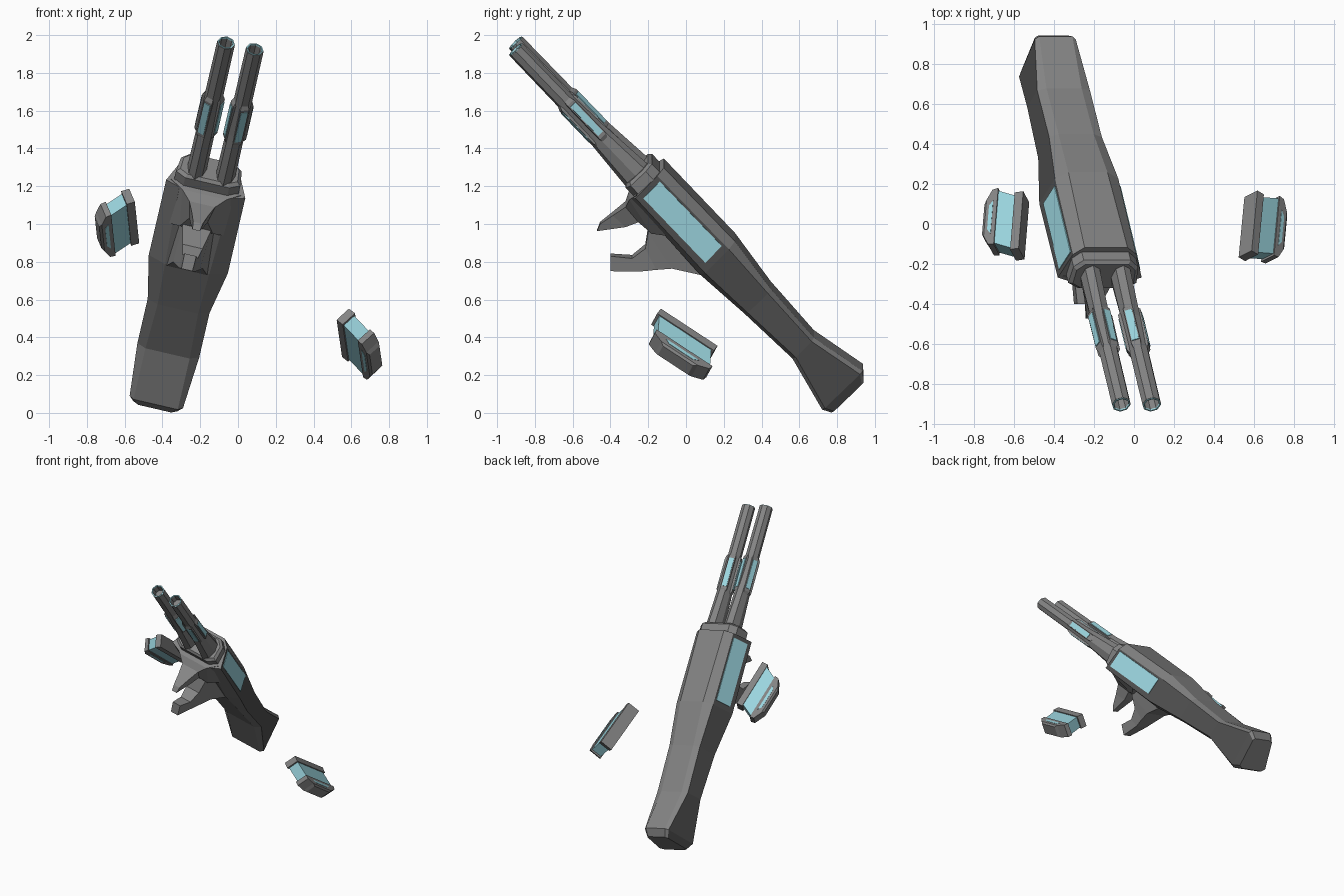
import bpy, bmesh, math
from mathutils import Matrix, Vector

if "Cube" in bpy.data.objects:
    bpy.data.objects.remove(bpy.data.objects["Cube"])


def material(name, rgb):
    m = bpy.data.materials.new(name)
    m.diffuse_color = (*rgb, 1)
    m.use_nodes = True
    m.node_tree.nodes["Principled BSDF"].inputs["Base Color"].default_value = m.diffuse_color
    return m


GREY = material("steel grey", (0.23, 0.23, 0.23))
DARK = material("dark grey", (0.08, 0.08, 0.08))
CYAN = material("pale cyan", (0.33, 0.67, 0.74))


def frame(origin, x, y):
    """Matrix from an origin, a main axis and an approximate second axis."""
    x = Vector(x).normalized()
    y = Vector(y)
    y = (y - x * y.dot(x)).normalized()
    z = x.cross(y)
    m = Matrix((x, y, z)).transposed().to_4x4()
    m.translation = origin
    return m


# Weapon frame: x = muzzle direction, y = right, z = sights side
GUN = frame((-0.16, -0.216, 1.232), (0.165, -0.684, 0.711), (0.974, 0, -0.226))


def loft(name, rings, mat, matrix=GUN, caps=True, closed=False):
    """Skin a row of equal-sized rings of points."""
    bm = bmesh.new()
    vs = [[bm.verts.new(p) for p in ring] for ring in rings]
    pairs = list(zip(vs, vs[1:]))
    if closed:
        pairs.append((vs[-1], vs[0]))
    for a, b in pairs:
        for i in range(len(a)):
            j = (i + 1) % len(a)
            bm.faces.new((a[i], a[j], b[j], b[i]))
    if caps and not closed:
        bm.faces.new(vs[0])
        bm.faces.new(vs[-1])
    bmesh.ops.recalc_face_normals(bm, faces=bm.faces)
    me = bpy.data.meshes.new(name)
    bm.to_mesh(me)
    bm.free()
    me.materials.append(mat)
    ob = bpy.data.objects.new(name, me)
    bpy.context.collection.objects.link(ob)
    ob.matrix_world = matrix
    return ob


def octo(f, w, wt, tw, bw, top, st, sb, bot):
    """Chamfered section: lower, upper, top and bottom half widths, then heights."""
    half = [(tw, top), (wt, st), (w, sb), (bw, bot)]
    return [(f, r, u) for r, u in half] + [(f, -r, u) for r, u in reversed(half)]


def box(name, lo, hi, mat, matrix=GUN):
    ring = lambda x: [(x, lo[1], lo[2]), (x, hi[1], lo[2]), (x, hi[1], hi[2]), (x, lo[1], hi[2])]
    return loft(name, [ring(lo[0]), ring(hi[0])], mat, matrix)


# Receiver and stock, with dark flanks
body = loft("body", [
    octo(0.0, .215, .162, .11, .14, .135, .088, -.07, -.10),
    octo(-.55, .215, .162, .10, .12, .135, .092, -.08, -.12),
    octo(-.87, .168, .135, .09, .11, .095, .075, -.07, -.095),
    octo(-1.22, .168, .135, .09, .12, .08, .065, -.05, -.075),
    octo(-1.53, .145, .105, .085, .12, .145, .125, -.13, -.15),
    octo(-1.58, .12, .09, .075, .09, .105, .09, -.11, -.13)], GREY)
body.data.materials.append(DARK)
for p in body.data.polygons:
    if abs(p.normal.y) > 0.8:
        p.material_index = 1

# Front collar
loft("collar", [octo(-.01, .175, .165, .12, .12, .105, .06, -.05, -.085),
                octo(.06, .175, .165, .12, .12, .105, .06, -.05, -.085),
                octo(.075, .155, .15, .11, .11, .09, .05, -.04, -.07)], GREY)

# Glowing panels lying on the sloped flanks
for s, side in ((1, "right"), (-1, "left")):
    def flank(f):
        pts = []
        for u, lift in ((-.042, -.004), (.078, -.004), (.078, .004), (-.042, .004)):
            r = .215 - (u + .075) * .053 / .165
            pts.append((f, s * (r + lift), u))
        return pts
    loft(side + "_panel", [flank(-.51), flank(-.03)], CYAN)


def hook(name, rows):
    """Each row: front (f, u), back (f, u), front and back half width."""
    rings = [[(a[0], -wa, a[1]), (a[0], wa, a[1]), (b[0], wb, b[1]), (b[0], -wb, b[1])]
             for a, b, wa, wb in rows]
    return loft(name, rings, GREY)


# Front hook and rear grip hook under the receiver
hook("front_hook", [((.005, -.06), (-.30, -.07), .19, .18),
                    ((.0, -.115), (-.22, -.16), .12, .09),
                    ((-.024, -.165), (-.134, -.175), .07, .05),
                    ((-.015, -.25), (-.109, -.245), .045, .035),
                    ((-.006, -.333), (-.025, -.372), .025, .02)])
hook("rear_hook", [((-.14, -.09), (-.60, -.09), .09, .12),
                   ((-.206, -.172), (-.434, -.213), .075, .08),
                   ((-.263, -.246), (-.385, -.28), .055, .065),
                   ((-.256, -.335), (-.338, -.35), .042, .045),
                   ((-.17, -.412), (-.23, -.468), .032, .03)])


def oval(f, r, rad, tall):
    return [(f, r + rad * math.cos(k * math.pi / 4), tall * math.sin(k * math.pi / 4))
            for k in range(8)]


# Twin barrels with glowing lips and raised vents
for s, side in ((1, "right"), (-1, "left")):
    c = s * .078 + .008
    loft(side + "_barrel", [oval(.05, c, .052, .085), oval(.40, c, .05, .058),
                            oval(.62, c, .049, .05), oval(1.0, c, .048, .048),
                            oval(1.0, c, .039, .039), oval(.93, c, .036, .036)], GREY)
    loft(side + "_lip", [oval(.999, c, .046, .046), oval(1.004, c, .046, .046),
                         oval(1.004, c, .039, .039), oval(.995, c, .038, .038)],
         CYAN, closed=True)
    for k in range(4):
        ang = math.radians(22.5 + 90 * k)
        if s < 0:
            ang = math.pi - ang
        m = GUN @ Matrix.Translation((0, c, 0)) @ Matrix.Rotation(ang, 4, "X")
        sec = lambda f, h, w: [(f, .03, -w), (f, h, -w), (f, h, w), (f, .03, w)]
        loft(f"{side}_vent_{k}", [sec(.33, .048, .018), sec(.35, .058, .024),
                                  sec(.60, .056, .024), sec(.63, .042, .018)], GREY, m)
        box(f"{side}_vent_glow_{k}", (.37, .055, -.018), (.585, .061, .018), CYAN, m)


def pod(name, origin, along, outward, gap, shift):
    """Floating pod: inner slab, glowing core, chamfered outer slab with glowing slits."""
    m = frame(origin, along, outward)
    h = .047

    def ring(y, x0, x1, w):
        return [(x0, y, -w), (x1, y, -w), (x1, y, w), (x0, y, w)]

    loft(name + "_inner_slab", [ring(-.025, -.18, .18, h), ring(.02, -.18, .18, h)], GREY, m)
    loft(name + "_core", [ring(.018, -.165, .165, .040),
                          ring(gap - .02, shift - .165, shift + .165, .040)], CYAN, m)
    loft(name + "_outer_slab", [ring(gap - .025, shift - .18, shift + .175, h),
                                ring(gap + .005, shift - .175, shift + .17, h),
                                ring(gap + .032, shift - .12, shift + .11, h),
                                ring(gap + .045, shift - .10, shift + .09, h * .8)], GREY, m)
    for s in (-1, 1):
        slit = [[(shift + x0, gap + y, s * (h + d)), (shift + x1, gap + y, s * (h + d))]
                for y, x0, x1, d in ((-.004, -.11, .10, -.003), (-.004, -.11, .10, .002),
                                     (.016, -.08, .07, .002), (.016, -.08, .07, -.003))]
        loft(f"{name}_slit_{s + 1}", [[p[0] for p in slit], [p[1] for p in slit]], CYAN, m)


pod("right_pod", (.587, -.01, .41), (.08, .834, -.547), (.714, -.427, -.546), .15, .05)
pod("left_pod", (-.573, -.01, 1.035), (.065, .79, -.61), (-.946, -.145, -.287), .135, .05)
